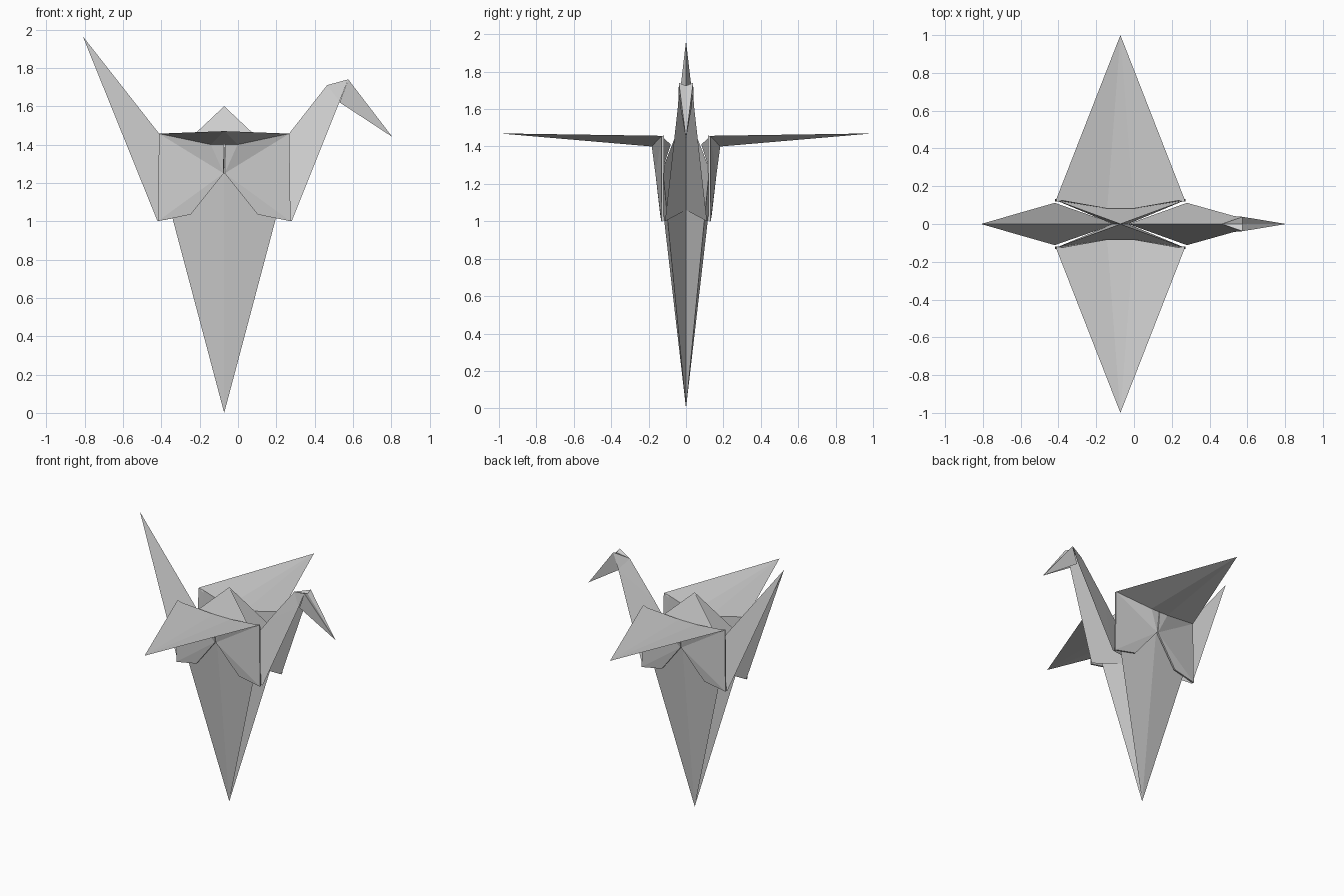
import bpy, bmesh
from mathutils import Vector

if "Cube" in bpy.data.objects:
    bpy.data.objects.remove(bpy.data.objects["Cube"])

CX = -0.072  # centre of the body in x

paper = bpy.data.materials.new("light_grey_paper")
paper.diffuse_color = (0.62, 0.62, 0.62, 1)
paper.use_nodes = True
paper.node_tree.nodes["Principled BSDF"].inputs["Base Color"].default_value = paper.diffuse_color


def sheet(name, pts, faces, mirror_x=False, thick=0.0):
    """Paper sheet for the front half, mirrored in y (and about the body centre in x).
    Each face is (indices, facing direction)."""
    bm = bmesh.new()
    vs = [bm.verts.new((p[0] - CX, p[1], p[2])) for p in pts]
    for idx, facing in faces:
        f = bm.faces.new([vs[i] for i in idx])
        f.normal_update()
        if f.normal.dot(Vector(facing)) < 0:
            f.normal_flip()
    me = bpy.data.meshes.new(name)
    bm.to_mesh(me)
    bm.free()
    me.materials.append(paper)
    ob = bpy.data.objects.new(name, me)
    bpy.context.collection.objects.link(ob)
    ob.location.x = CX
    if thick:
        s = ob.modifiers.new("thickness", 'SOLIDIFY')
        s.thickness = thick
        s.offset = -1
    m = ob.modifiers.new("mirror", 'MIRROR')
    m.use_axis = (mirror_x, True, False)
    m.use_mirror_merge = True
    m.merge_threshold = 0.0005
    return ob


FRONT, BACK, UP, DOWN, RIGHT = (0, -1, 0), (0, 1, 0), (0, 0, 1), (0, 0, -1), (1, 0, 0)

# shared key points
foot = (CX, 0, 0)
peak = (CX, 0, 1.6)
corner = (CX + 0.34, -0.125, 1.28)
core = (CX + 0.04, 0, 1.06)
root = (CX + 0.34, -0.13, 1.457)
wing_tip = (CX, -1.0, 1.47)

# long lower spike with folded-in sides
sheet("lower_spike", [foot, corner, (CX, -0.145, 1.25), core],
      [((0, 1, 2), FRONT), ((0, 1, 3), BACK)], mirror_x=True)

# raised centre of the back
sheet("back_hump", [peak, corner, (CX, -0.125, 1.28), core],
      [((0, 1, 2), FRONT), ((0, 1, 3), BACK)], mirror_x=True)

# inner paper layer rising to the wing root
sheet("wing_root_lining",
      [(CX, -0.125, 1.28), corner, root, (CX + 0.07, -0.082, 1.41), (CX, -0.082, 1.41)],
      [((0, 1, 3, 4), BACK), ((1, 2, 3), BACK)], mirror_x=True)

# wings: upper and lower layers meeting at the tip
sheet("wing_top",
      [root, (CX + 0.07, -0.082, 1.41), (CX, -0.082, 1.41), wing_tip],
      [((0, 1, 3), UP), ((1, 2, 3), UP)], mirror_x=True)
sheet("wing_underside",
      [root, (CX + 0.07, -0.183, 1.40), (CX, -0.183, 1.40), wing_tip],
      [((0, 1, 3), DOWN), ((1, 2, 3), DOWN)], mirror_x=True)

# body side panels, split at the middle
sheet("body_panel",
      [(CX + 0.003, -0.183, 1.40), (CX + 0.07, -0.183, 1.40), root,
       (CX + 0.346, -0.132, 1.0), (CX + 0.175, -0.138, 1.035), (CX + 0.003, -0.163, 1.25)],
      [((0, 1, 5), FRONT), ((1, 2, 5), FRONT), ((2, 3, 5), FRONT), ((3, 4, 5), FRONT)],
      mirror_x=True, thick=0.012)

# neck, folded along its upper edge and open below
sheet("neck",
      [(-0.03, 0, 1.06), (0.265, 0, 1.455), (0.465, 0, 1.71), (0.575, -0.038, 1.74),
       (0.53, -0.042, 1.625), (0.28, -0.112, 1.0)],
      [((0, 1, 5), FRONT), ((1, 4, 5), FRONT), ((1, 2, 4), FRONT), ((2, 3, 4), FRONT)])

# head and beak, folded down from the neck
sheet("head",
      [(0.465, 0, 1.71), (0.575, -0.038, 1.74), (0.53, -0.032, 1.62),
       (0.805, 0, 1.44), (0.575, 0, 1.725)],
      [((0, 1, 4), UP), ((1, 2, 3), FRONT), ((1, 3, 4), RIGHT)])

# tail, folded along its upper edge and open below
sheet("tail",
      [(-0.10, 0, 1.06), (-0.81, 0, 1.965), (-0.42, -0.112, 1.0)],
      [((0, 1, 2), FRONT)])
